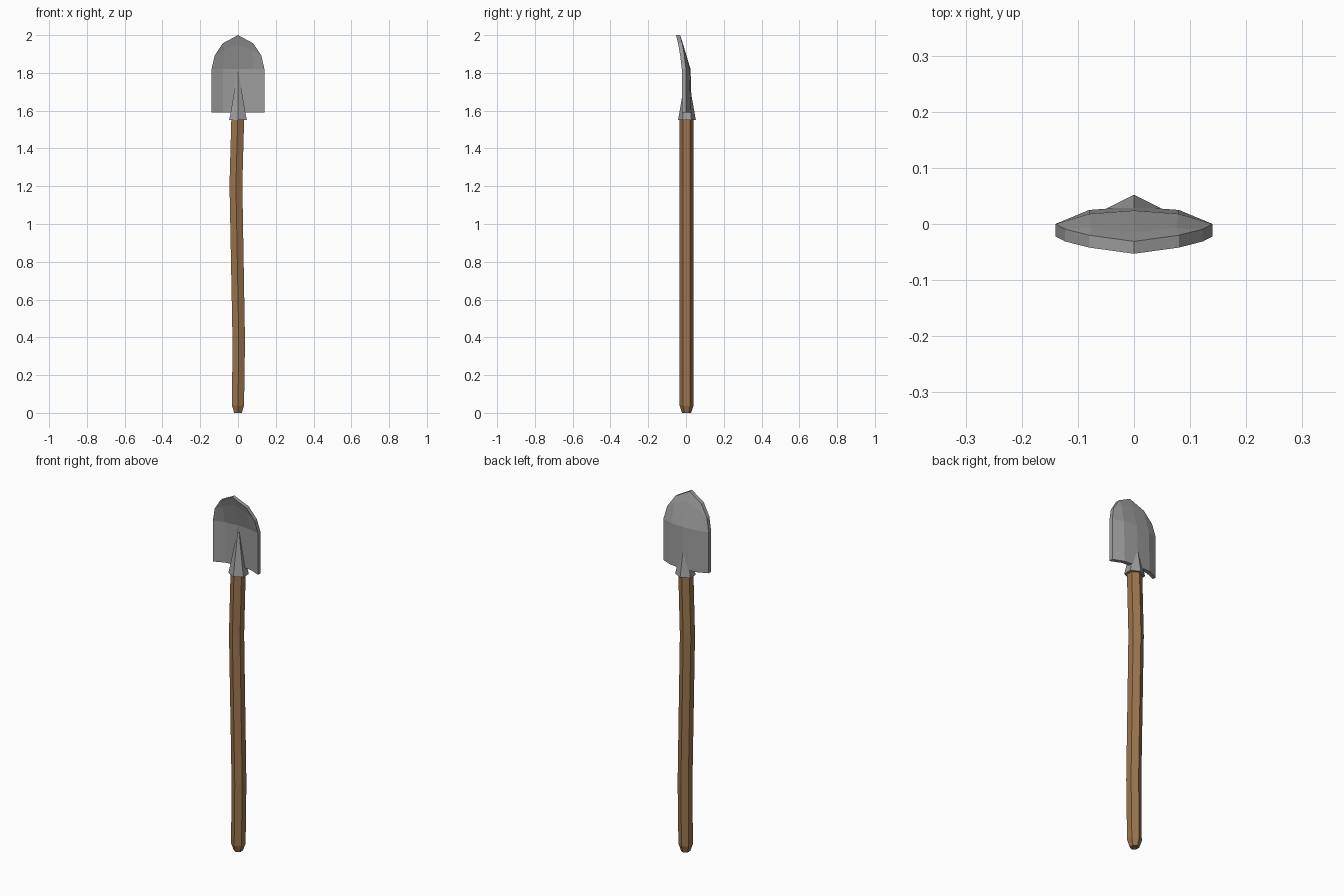
import bpy, bmesh, math

if "Cube" in bpy.data.objects:
    bpy.data.objects.remove(bpy.data.objects["Cube"])


def material(name, rgb):
    m = bpy.data.materials.new(name)
    m.diffuse_color = (*rgb, 1)
    m.use_nodes = True
    m.node_tree.nodes["Principled BSDF"].inputs["Base Color"].default_value = m.diffuse_color
    return m


def finish(bm, name, mat):
    bmesh.ops.recalc_face_normals(bm, faces=bm.faces)
    me = bpy.data.meshes.new(name)
    bm.to_mesh(me)
    bm.free()
    me.materials.append(mat)
    ob = bpy.data.objects.new(name, me)
    bpy.context.collection.objects.link(ob)
    return ob


def hex_loft(name, rings, mat, apex=None):
    """Loft six-sided rings (cx, cy, z, half_width, half_depth), corners on +-y."""
    bm = bmesh.new()
    loops = []
    for cx, cy, z, hw, hd in rings:
        loops.append([bm.verts.new((cx + hw / 0.866 * math.sin(a), cy - hd * math.cos(a), z))
                      for a in (i * math.pi / 3 for i in range(6))])
    for a, b in zip(loops, loops[1:]):
        for i in range(6):
            j = (i + 1) % 6
            bm.faces.new((a[i], a[j], b[j], b[i]))
    bm.faces.new(loops[0])
    if apex:
        tip = bm.verts.new(apex)
        for i in range(6):
            bm.faces.new((loops[-1][i], loops[-1][(i + 1) % 6], tip))
    else:
        bm.faces.new(loops[-1])
    return finish(bm, name, mat)


wood = material("brown wood", (0.33, 0.18, 0.075))
steel = material("grey steel", (0.34, 0.34, 0.34))

# crooked wooden handle with a tapered butt
hex_loft("handle", [
    (0, 0.003, 0.0, 0.020, 0.024),
    (0, 0.003, 0.04, 0.032, 0.037),
    (0.004, 0.003, 0.38, 0.033, 0.037),
    (-0.011, 0.003, 1.21, 0.034, 0.037),
    (-0.001, 0.003, 1.57, 0.034, 0.037)], wood)

# socket collar running out to a spike on the blade
hex_loft("socket", [
    (0, 0.005, 1.55, 0.047, 0.047),
    (0, 0.005, 1.59, 0.039, 0.040)], steel, apex=(0, 0.004, 1.82))

# dished blade: back-surface rows of the right half (x, y, z), mirrored and thickened
half_rows = [
    [(0, 0.031, 1.59), (0.08, 0.025, 1.59), (0.14, 0.0, 1.59)],
    [(0, 0.024, 1.82), (0.08, 0.018, 1.82), (0.14, 0.0, 1.82)],
    [(0, -0.015, 1.95), (0.075, -0.007, 1.922), (0.123, -0.009, 1.893)],
    [(0, -0.031, 2.0), (0.08, -0.020, 1.957)],
]
bm = bmesh.new()
for s in (1, -1):
    rows = [[bm.verts.new((s * x, y, z)) for x, y, z in r] for r in half_rows]
    for a, b in zip(rows, rows[1:]):
        for i in range(len(b) - 1):
            bm.faces.new((a[i], a[i + 1], b[i + 1], b[i]))
    bm.faces.new((rows[2][1], rows[2][2], rows[3][1]))
bmesh.ops.remove_doubles(bm, verts=bm.verts, dist=0.0005)
bmesh.ops.recalc_face_normals(bm, faces=bm.faces)
back = bm.faces[:]
front = bmesh.ops.duplicate(bm, geom=back + bm.edges[:] + bm.verts[:])
vmap = front["vert_map"]
fv = [g for g in front["geom"] if isinstance(g, bmesh.types.BMVert)]
rim = [e for f in back for e in f.edges if len(e.link_faces) == 1]
bmesh.ops.translate(bm, verts=fv, vec=(0, -0.022, 0))
for e in rim:
    a, b = e.verts
    bm.faces.new((a, b, vmap[b], vmap[a]))
finish(bm, "blade", steel)
